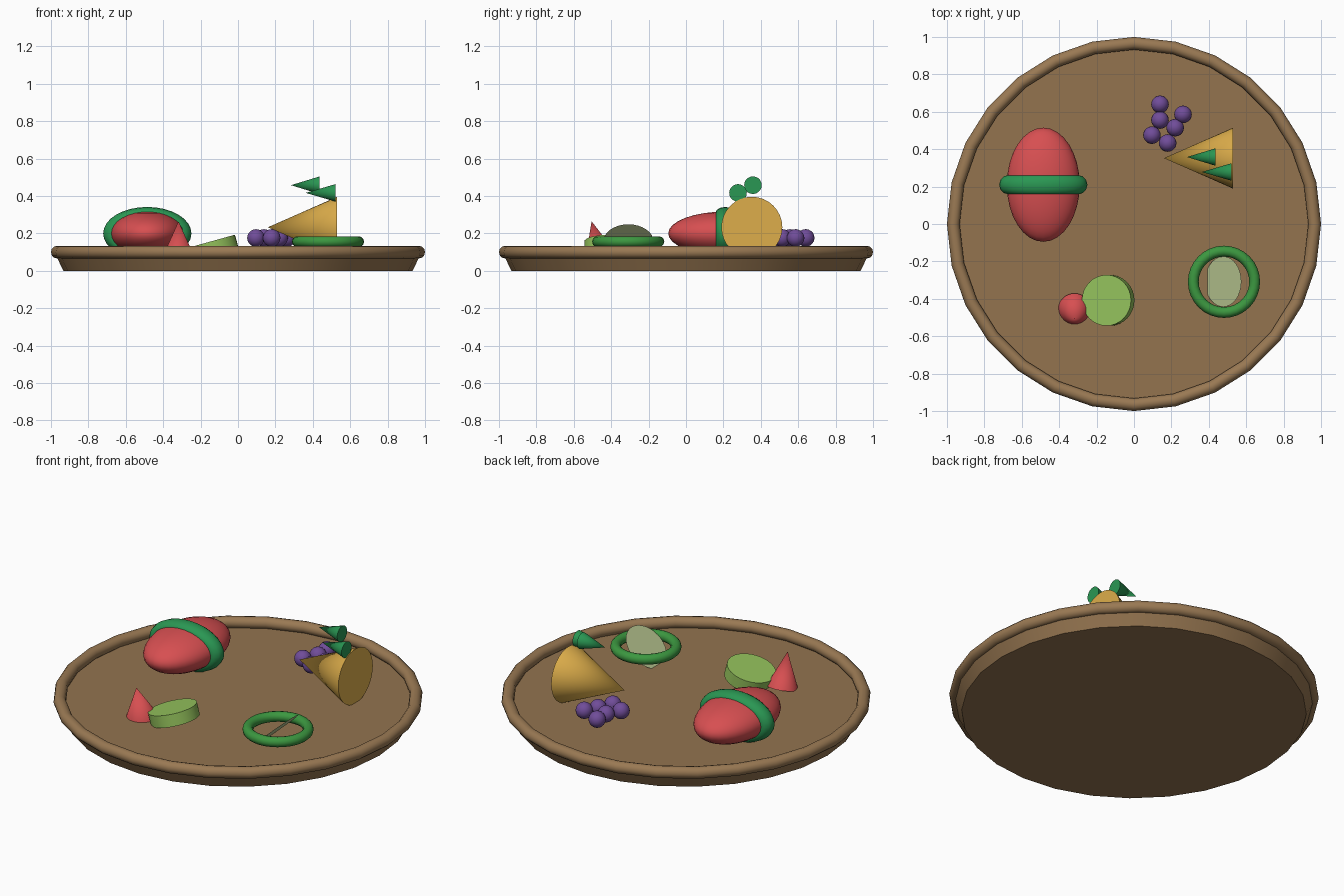
import bpy
from math import radians, pi

if "Cube" in bpy.data.objects:
    bpy.data.objects.remove(bpy.data.objects["Cube"])


def material(name, r, g, b):
    # sRGB 0-255 to linear
    m = bpy.data.materials.new(name)
    m.diffuse_color = [*[(c / 255) ** 2.2 for c in (r, g, b)], 1]
    m.use_nodes = True
    m.node_tree.nodes["Principled BSDF"].inputs["Base Color"].default_value = m.diffuse_color
    return m


wood = material("wood", 146, 115, 80)
wood_rim = material("wood_rim", 152, 120, 84)
red = material("red", 214, 80, 82)
leaf = material("leaf_green", 46, 150, 84)
ring_green = material("ring_green", 62, 150, 66)
lime = material("lime_green", 146, 192, 92)
pale = material("pale_green", 186, 200, 146)
gold = material("gold", 220, 172, 76)
purple = material("purple", 112, 78, 152)


def finish(name, mat, scale=(1, 1, 1)):
    o = bpy.context.object
    o.name = name
    o.scale = scale
    o.data.materials.append(mat)
    bpy.ops.object.shade_smooth_by_angle(angle=radians(40))
    return o


def cone(name, mat, loc, r1, r2, depth, rot=(0, 0, 0), n=32):
    bpy.ops.mesh.primitive_cone_add(vertices=n, radius1=r1, radius2=r2,
                                    depth=depth, location=loc, rotation=rot)
    return finish(name, mat)


def torus(name, mat, loc, major, minor, rot=(0, 0, 0), scale=(1, 1, 1), n=32):
    bpy.ops.mesh.primitive_torus_add(major_segments=n, minor_segments=12,
                                     major_radius=major, minor_radius=minor,
                                     location=loc, rotation=rot)
    return finish(name, mat, scale)


def sphere(name, mat, loc, scale, n=24):
    bpy.ops.mesh.primitive_uv_sphere_add(segments=n, ring_count=n // 2,
                                         radius=1, location=loc)
    return finish(name, mat, scale)


# Plate: flared base with a rounded rim
cone("plate_base", wood, (0, 0, 0.0375), 0.933, 0.97, 0.075, n=28)
torus("plate_rim", wood_rim, (0, 0, 0.1), 0.966, 0.034, n=28)

# Wrapped roll: flattened egg shape with a band (band axis along y)
sphere("roll", red, (-0.485, 0.21, 0.2), (0.195, 0.305, 0.117), 32)
torus("roll_band", leaf, (-0.485, 0.21, 0.2), 0.184, 0.052,
      rot=(pi / 2, 0, 0), scale=(1, 0.6, 1))

# Large cone lying with its tip towards -x, plus two small leaf cones above
tip_left = (0, -pi / 2, 0)
cone("gold_cone", gold, (0.345, 0.352, 0.233), 0.163, 0, 0.37, tip_left)
cone("leaf_upper", leaf, (0.36, 0.358, 0.458), 0.047, 0, 0.154, tip_left, 20)
cone("leaf_lower", leaf, (0.442, 0.278, 0.417), 0.047, 0, 0.16, tip_left, 20)

# Berry cluster
for i, (x, y) in enumerate([(0.139, 0.64), (0.139, 0.556), (0.262, 0.586),
                            (0.22, 0.515), (0.096, 0.475), (0.18, 0.433)]):
    sphere(f"berry_{i + 1}", purple, (x, y, 0.176), (0.047,) * 3, 20)

# Tilted thick slice and leaning small cone
cone("thick_slice", lime, (-0.138, -0.408, 0.123), 0.136, 0.136, 0.07,
     (0, radians(-15.5), 0))
cone("small_cone", red, (-0.318, -0.48, 0.168), 0.087, 0, 0.2,
     (0.25, 0, 0))

# Ring with a thin slanted slice through it
torus("green_ring", ring_green, (0.481, -0.309, 0.156), 0.164, 0.029)
bpy.ops.mesh.primitive_circle_add(vertices=32, radius=0.135, fill_type='NGON',
                                  location=(0.477, -0.308, 0.155),
                                  rotation=(0, radians(-44), 0))
finish("thin_slice", pale)
